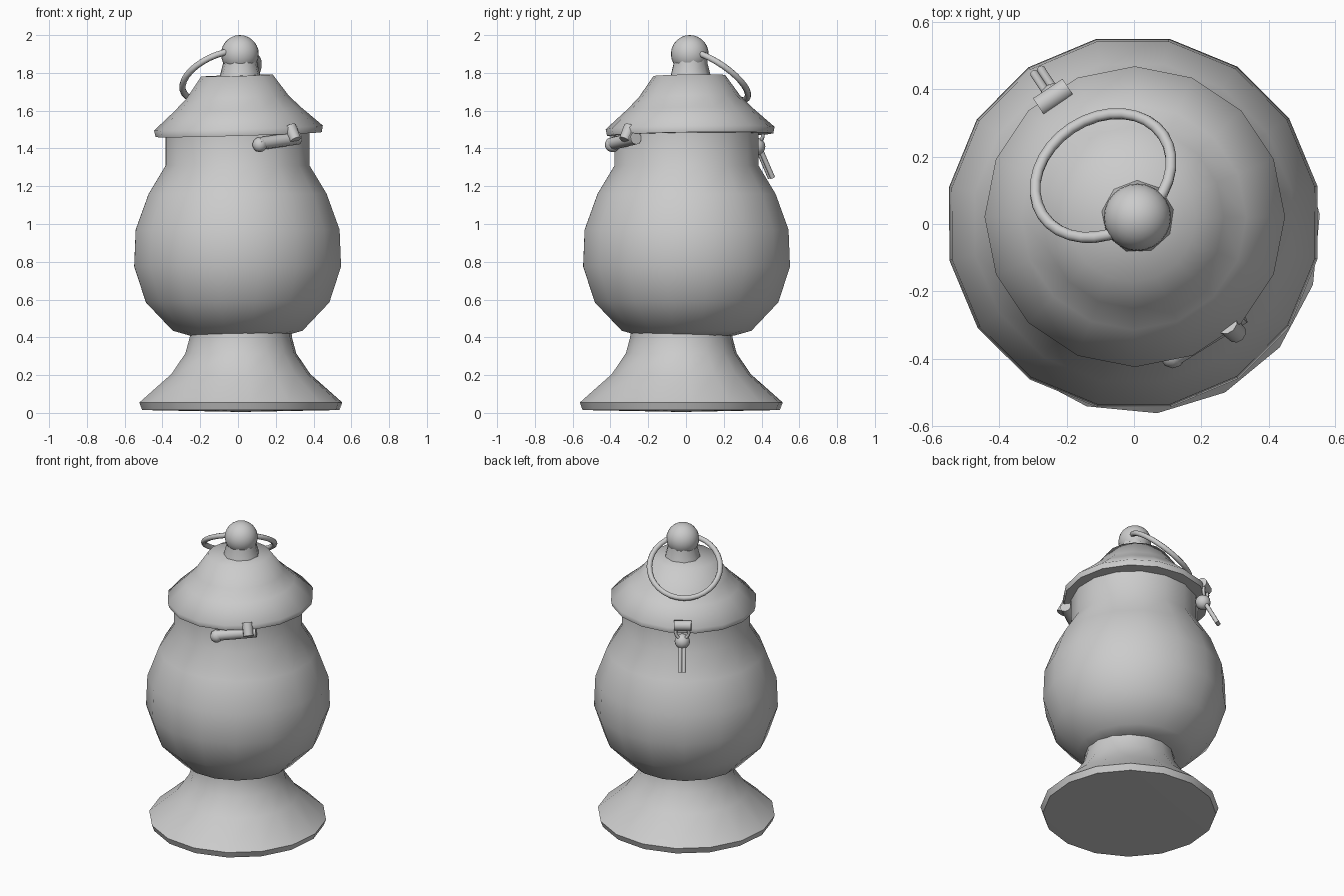
import bpy, bmesh, math
from mathutils import Vector, Matrix

if "Cube" in bpy.data.objects:
    bpy.data.objects.remove(bpy.data.objects["Cube"])

D = Vector((-0.55, 0.835, 0))     # direction the ring and clasp face
U = Vector((0.835, 0.55, 0))      # sideways across them


def finish(name, bm, angle=60):
    bmesh.ops.remove_doubles(bm, verts=bm.verts, dist=1e-5)
    bmesh.ops.recalc_face_normals(bm, faces=bm.faces)
    me = bpy.data.meshes.new(name)
    bm.to_mesh(me)
    bm.free()
    ob = bpy.data.objects.new(name, me)
    bpy.context.collection.objects.link(ob)
    bpy.ops.object.select_all(action='DESELECT')
    ob.select_set(True)
    bpy.context.view_layer.objects.active = ob
    bpy.ops.object.shade_smooth_by_angle(angle=math.radians(angle))
    return ob


def lathe(name, profile, centre=(0, 0), sides=16, phase=0.0, angle=60):
    bm = bmesh.new()
    rings = []
    for r, z in profile:
        rings.append([bm.verts.new((r * math.cos(phase + 2 * math.pi * i / sides),
                                    r * math.sin(phase + 2 * math.pi * i / sides), z))
                      for i in range(sides)] if r > 0 else [bm.verts.new((0, 0, z))])
    for a, b in zip(rings, rings[1:]):
        for i in range(sides):
            j = (i + 1) % sides
            f = [a[i % len(a)], a[j % len(a)], b[j % len(b)], b[i % len(b)]]
            bm.faces.new(list(dict.fromkeys(f)))
    ob = finish(name, bm, angle)
    ob.location = (*centre, 0)
    return ob


def rod(name, p, q, r1, r2=None, sides=10):
    p, q = Vector(p), Vector(q)
    bm = bmesh.new()
    m = (Matrix.Translation((p + q) / 2) @
         (q - p).to_track_quat('Z', 'Y').to_matrix().to_4x4())
    bmesh.ops.create_cone(bm, cap_ends=True, segments=sides, radius1=r1,
                          radius2=r1 if r2 is None else r2,
                          depth=(q - p).length, matrix=m)
    return finish(name, bm, 50)


def ball(name, c, r, seg=16, scale=(1, 1, 1)):
    bm = bmesh.new()
    bmesh.ops.create_uvsphere(bm, u_segments=seg, v_segments=seg // 2 + 2, radius=r,
                              matrix=Matrix.Translation(c) @ Matrix.Diagonal((*scale, 1)))
    return finish(name, bm, 80)


def torus(name, centre, ax, ay, R, r, seg=32, sides=8):
    bm = bmesh.new()
    n = ax.cross(ay)
    rings = []
    for i in range(seg):
        a = 2 * math.pi * i / seg
        o = ax * math.cos(a) + ay * math.sin(a)
        rings.append([bm.verts.new(centre + o * (R + r * math.cos(2 * math.pi * k / sides))
                                   + n * r * math.sin(2 * math.pi * k / sides))
                      for k in range(sides)])
    for i in range(seg):
        a, b = rings[i], rings[(i + 1) % seg]
        for k in range(sides):
            bm.faces.new((a[k], a[(k + 1) % sides], b[(k + 1) % sides], b[k]))
    return finish(name, bm, 80)


def at(u, d, z):
    return U * u + D * d + Vector((0, 0, z))


# flared foot, slightly off-centre
foot = lathe("foot", [(0, 0.005), (0.525, 0.015), (0.54, 0.055), (0.37, 0.205),
                      (0.295, 0.315), (0.272, 0.40), (0.27, 0.43)], (0.015, -0.025), phase=0.1)

# rounded bowl with straight neck
lathe("jar_body", [(0, 0.41), (0.26, 0.41), (0.35, 0.435), (0.495, 0.585), (0.558, 0.775),
                   (0.55, 0.97), (0.48, 1.16), (0.388, 1.31), (0.388, 1.49)],
      (-0.002, 0.003), phase=0.2)

# conical lid, tipped a little
lid = lathe("lid", [(0, -0.01), (0.39, -0.015), (0.44, -0.015), (0.447, 0.02), (0.335, 0.12),
                    (0.27, 0.185), (0.19, 0.298), (0, 0.298)], (0.003, 0.022))
lid.location.z = 1.488
lid.rotation_euler = (0.015, -0.03, 0)

# knob: flared stem and ball
lathe("knob_stem", [(0.112, 1.77), (0.105, 1.80), (0.092, 1.85), (0.09, 1.90)],
      (0.012, 0.022), sides=9, phase=0.2)
ball("knob_ball", Vector((0.01, 0.02, 1.9)), 0.1, 24)

# ring hanging from the knob towards the back left
t = math.radians(38)
slope = D * math.cos(t) - Vector((0, 0, math.sin(t)))
torus("knob_ring", Vector((-0.092, 0.144, 1.785)), U, slope, 0.215, 0.017)

# hinge barrel at the front right with its tab
rod("hinge_barrel", (0.11, -0.395, 1.425), (0.32, -0.265, 1.455), 0.034)
ball("hinge_end", Vector((0.115, -0.39, 1.42)), 0.04, 10)
rod("hinge_tab", (0.305, -0.325, 1.445), (0.275, -0.295, 1.515), 0.03, 0.034)

# clasp at the back left: barrel, link, bead and split pin
rod("clasp_barrel", at(-0.045, 0.447, 1.52), at(0.06, 0.447, 1.52), 0.032)
torus("clasp_link", at(0.01, 0.455, 1.475), U, Vector((0, 0, 1)), 0.04, 0.01, 16, 6)
ball("clasp_bead", at(0.01, 0.44, 1.41), 0.047, 12)
for s in (-1, 1):
    rod("clasp_pin", at(0.01 + s * 0.012, 0.455, 1.40), at(0.01 + s * 0.012, 0.535, 1.245), 0.013)
